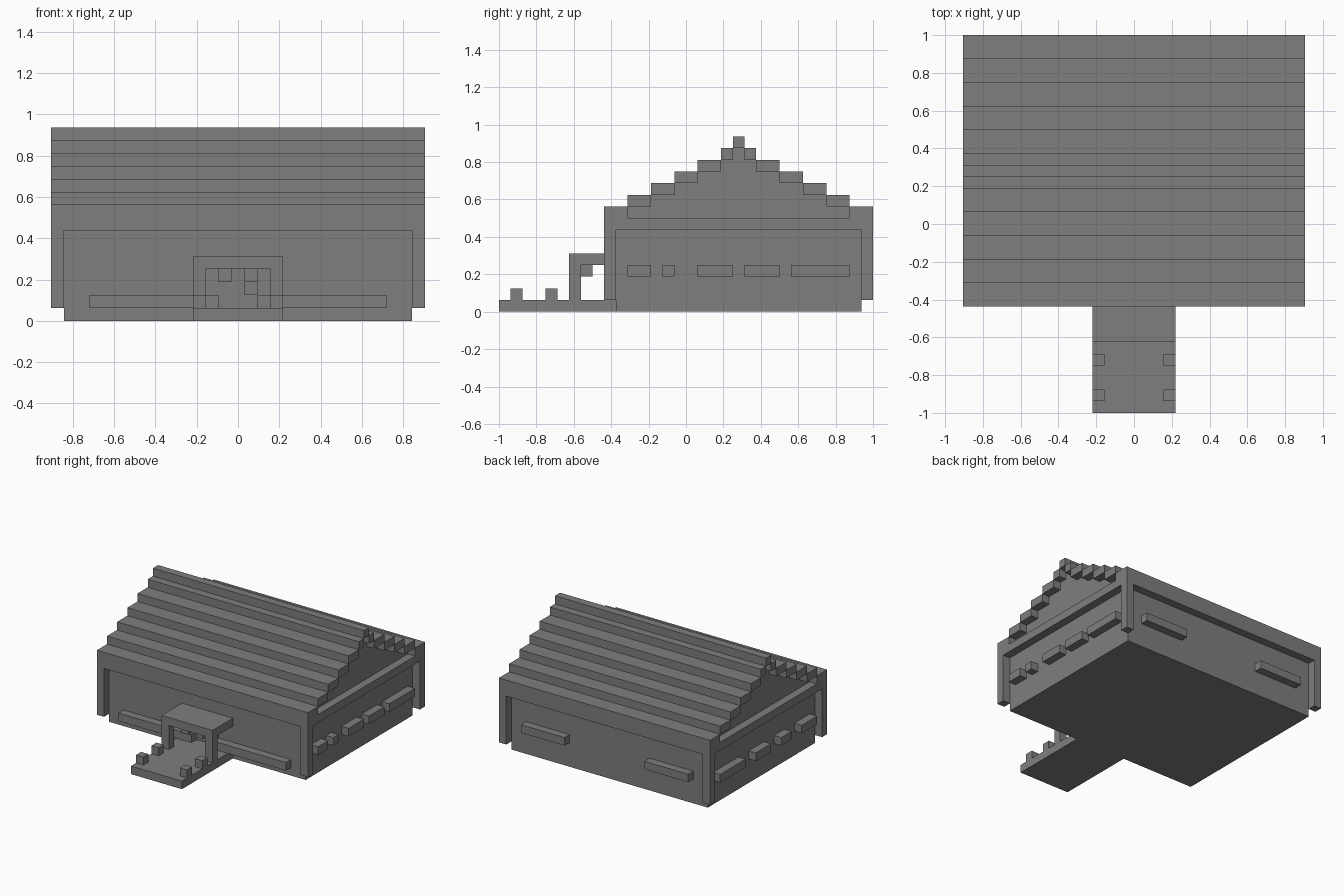
import bpy
import bmesh
from mathutils import Matrix, Vector

cube = bpy.data.objects.get("Cube")
if cube:
    bpy.data.objects.remove(cube, do_unlink=True)

U = 1 / 16           # one block
HALF_ROOF = 14.5     # half widths, in blocks
HALF_WALL = 13.5
RIDGE_Y = 4.5        # centre line of the house

grey = bpy.data.materials.new("stone_grey")
grey.use_nodes = True
colour = (0.21, 0.21, 0.21, 1)
grey.diffuse_color = colour
grey.node_tree.nodes["Principled BSDF"].inputs["Base Color"].default_value = colour


def finish(name, bm):
    mesh = bpy.data.meshes.new(name)
    bmesh.ops.recalc_face_normals(bm, faces=bm.faces)
    bm.to_mesh(mesh)
    bm.free()
    mesh.materials.append(grey)
    obj = bpy.data.objects.new(name, mesh)
    bpy.context.collection.objects.link(obj)
    return obj


def box(name, x, y, z):
    """Box from (min, max) ranges in blocks."""
    lo, hi = (Vector(p) * U for p in zip(x, y, z))
    bm = bmesh.new()
    size = Matrix.Diagonal((*(hi - lo), 1))
    bmesh.ops.create_cube(bm, size=1, matrix=Matrix.Translation((lo + hi) / 2) @ size)
    return finish(name, bm)


def pair(name, x, y, z):
    """The same box on the left (+x) and right (-x)."""
    box("left_" + name, x, y, z)
    box("right_" + name, (-x[1], -x[0]), y, z)


def prism(name, outline, half_width):
    """Extrude a (y, z) outline along x."""
    bm = bmesh.new()
    face = bm.faces.new([bm.verts.new((-half_width * U, y * U, z * U)) for y, z in outline])
    new = bmesh.ops.extrude_face_region(bm, geom=[face])["geom"]
    verts = [v for v in new if isinstance(v, bmesh.types.BMVert)]
    bmesh.ops.translate(bm, verts=verts, vec=(2 * half_width * U, 0, 0))
    return finish(name, bm)


# House body with stepped gables, one block inside the roof ends
front_side = [(-6, 0), (-6, 8)]
for i in range(5):
    front_side += [(-5 + 2 * i, 8 + i), (-5 + 2 * i, 9 + i)]
front_side += [(4, 13), (4, 14)]
back_side = [(2 * RIDGE_Y - y, z) for y, z in reversed(front_side)]
prism("house_body", front_side + back_side, HALF_WALL)

# Roof steps, front and back, and the ridge
full = (-HALF_ROOF, HALF_ROOF)
for i in range(6):
    start = -7 + 2 * i
    end = min(start + 2, 4)
    box(f"front_roof_step_{i + 1}", full, (start, end), (8 + i, 9 + i))
    box(f"back_roof_step_{i + 1}", full, (9 - end, 9 - start), (8 + i, 9 + i))
box("roof_ridge", full, (4, 5), (14, 15))

# Eave beams and corner posts
for side, y in (("front", (-7, -6)), ("back", (15, 16))):
    box(side + "_eave_beam", full, y, (7, 8))
    pair(side + "_corner_post", (HALF_WALL, HALF_ROOF), y, (1, 7))
pair("eave_beam", (HALF_WALL, HALF_ROOF), (-6, 15), (7, 8))

# Ledges along the walls
pair("front_ledge", (1.5, 11.5), (-7, -6), (1, 2))
pair("back_ledge", (5.5, 11.5), (15, 16), (3, 4))
for i, y in enumerate(((-5, -3), (-2, -1), (1, 4), (5, 8), (9, 14))):
    box(f"left_window_ledge_{i + 1}", (HALF_WALL, HALF_ROOF), y, (3, 4))
for i, y in enumerate(((-5, -2), (0, 2), (4, 7), (9, 14))):
    box(f"right_window_ledge_{i + 1}", (-HALF_ROOF, -HALF_WALL), y, (3, 4))

# Entrance path, porch and door details
box("entrance_path", (-3.5, 3.5), (-16, -6), (0, 1))
box("porch_roof", (-3.5, 3.5), (-10, -6), (4, 5))
pair("porch_post", (2.5, 3.5), (-10, -9), (1, 4))
pair("porch_lantern", (0.5, 1.5), (-9, -8), (3, 4))
box("door_handle", (0.5, 1.5), (-7, -6), (2, 3))
for name, y in (("outer", -15), ("inner", -12)):
    pair(name + "_path_post", (2.5, 3.5), (y, y + 1), (1, 2))
